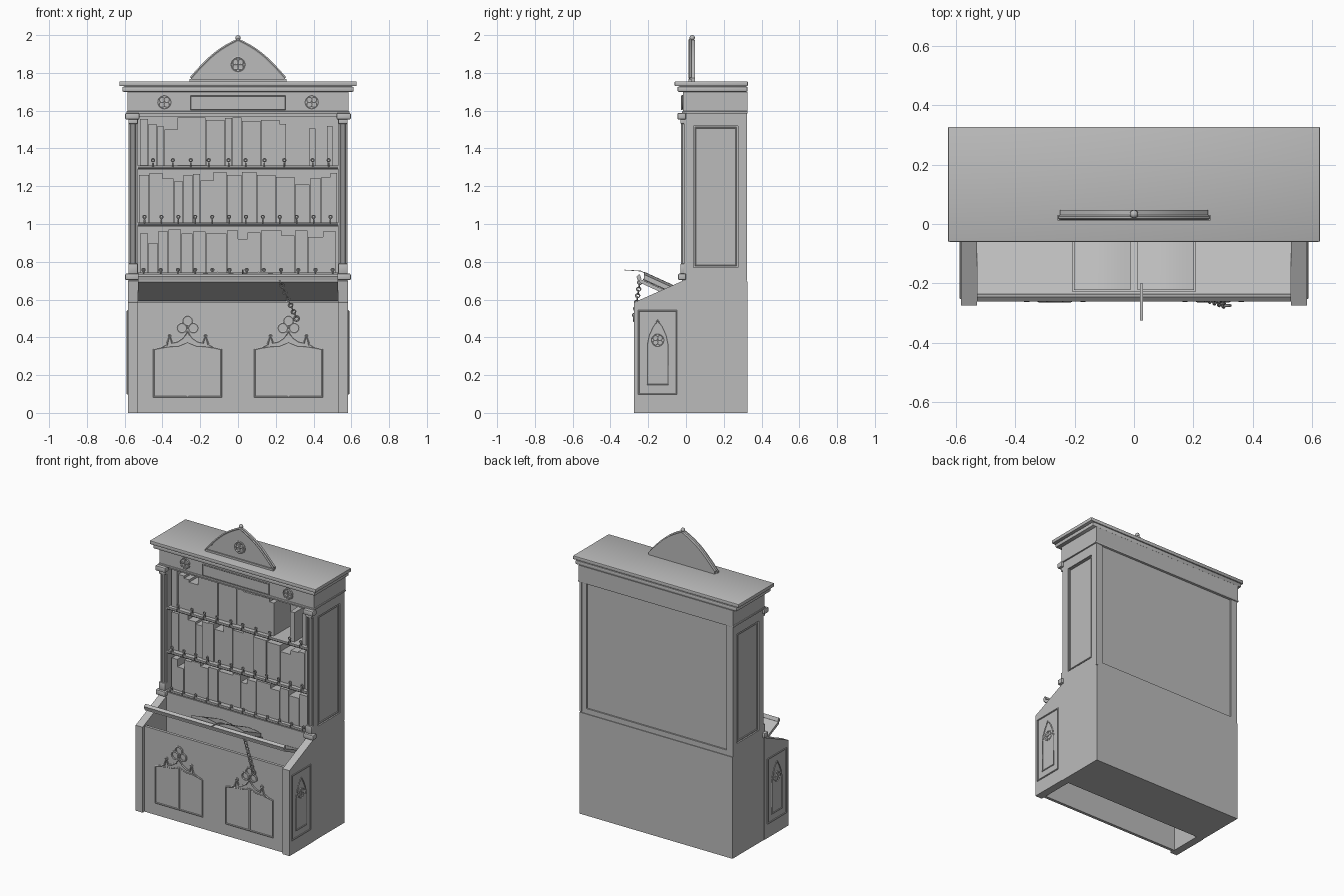
import bpy, bmesh, math, random
from mathutils import Vector, Matrix

if "Cube" in bpy.data.objects:
    bpy.data.objects.remove(bpy.data.objects["Cube"])

random.seed(4)
GREY = bpy.data.materials.new("warm_grey")
GREY.diffuse_color = (0.5, 0.5, 0.5, 1)
GREY.use_nodes = True
GREY.node_tree.nodes["Principled BSDF"].inputs["Base Color"].default_value = GREY.diffuse_color


def finish(name, mesh, smooth=True):
    mesh.materials.clear()
    mesh.materials.append(GREY)
    ob = bpy.data.objects.new(name, mesh)
    bpy.context.collection.objects.link(ob)
    if smooth:
        for o in bpy.context.selected_objects:
            o.select_set(False)
        ob.select_set(True)
        bpy.context.view_layer.objects.active = ob
        bpy.ops.object.shade_smooth_by_angle(angle=math.radians(35))
    return ob


def from_bm(name, bm, smooth=True):
    bmesh.ops.recalc_face_normals(bm, faces=bm.faces)
    mesh = bpy.data.meshes.new(name)
    bm.to_mesh(mesh)
    bm.free()
    return finish(name, mesh, smooth)


def box(name, x, y, z, bevel=0.0):
    bm = bmesh.new()
    size = [abs(a[1] - a[0]) for a in (x, y, z)]
    mid = [(a[0] + a[1]) / 2 for a in (x, y, z)]
    bmesh.ops.create_cube(bm, size=1, matrix=Matrix.Translation(mid) @ Matrix.Diagonal((*size, 1)))
    if bevel:
        bmesh.ops.bevel(bm, geom=bm.edges[:], offset=bevel, segments=2, affect='EDGES', profile=0.5)
    return from_bm(name, bm, bevel > 0)


def prism(name, pts, axis, a, b):
    """Extrude a flat outline along x (points are y,z) or y (points are x,z)."""
    bm = bmesh.new()
    place = (lambda p: (a, p[0], p[1])) if axis == 'x' else (lambda p: (p[0], a, p[1]))
    face = bm.faces.new([bm.verts.new(place(p)) for p in pts])
    moved = bmesh.ops.extrude_face_region(bm, geom=[face])["geom"]
    shift = Vector((b - a, 0, 0)) if axis == 'x' else Vector((0, b - a, 0))
    bmesh.ops.translate(bm, vec=shift, verts=[v for v in moved if isinstance(v, bmesh.types.BMVert)])
    return from_bm(name, bm)


def tubes(name, paths, r, closed=False, res=1):
    """Round mouldings, rods and rings swept along polylines."""
    cu = bpy.data.curves.new(name, 'CURVE')
    cu.dimensions, cu.bevel_depth, cu.bevel_resolution = '3D', r, res
    cu.use_fill_caps = True
    for path in paths:
        sp = cu.splines.new('POLY')
        sp.points.add(len(path) - 1)
        for p, co in zip(sp.points, path):
            p.co = (*co, 1)
        sp.use_cyclic_u = closed
    tmp = bpy.data.objects.new(name + "_path", cu)
    bpy.context.collection.objects.link(tmp)
    dg = bpy.context.evaluated_depsgraph_get()
    mesh = bpy.data.meshes.new_from_object(tmp.evaluated_get(dg))
    bpy.data.objects.remove(tmp)
    return finish(name, mesh)


def ring(c, r, u, v, n=14):
    u, v = Vector(u), Vector(v)
    return [Vector(c) + r * (u * math.cos(t) + v * math.sin(t))
            for t in (2 * math.pi * i / n for i in range(n))]


def rosette(name, c, r, u, tube):
    """Outer ring holding four small rings."""
    u, v = Vector(u), Vector((0, 0, 1))
    paths = [ring(c, r, u, v, 20)]
    for i in range(4):
        t = math.pi / 4 + i * math.pi / 2
        paths.append(ring(Vector(c) + 0.5 * r * (u * math.cos(t) + v * math.sin(t)), 0.4 * r, u, v, 12))
    tubes(name, paths, tube, True)


X, Z = (1, 0, 0), (0, 0, 1)

# Lower cupboard and its waist
box("lower_body", (-0.58, 0.58), (-0.015, 0.325), (0, 0.695))
box("waist_ledge", (-0.58, 0.58), (-0.02, 0.32), (0.695, 0.73))

# Desk box, open above and below
box("desk_front", (-0.53, 0.53), (-0.255, -0.235), (0, 0.585))
for s in (-1, 1):
    prism("desk_side", [(-0.275, 0), (-0.015, 0), (-0.015, 0.7), (-0.275, 0.585)], 'x', s * 0.53, s * 0.583)
    x = s * 0.583
    tubes("desk_side_frame", [[(x, -0.25, 0.1), (x, -0.05, 0.1), (x, -0.05, 0.54), (x, -0.25, 0.54)]], 0.006, True)
    arch = [(x, -0.205, 0.15), (x, -0.095, 0.15), (x, -0.095, 0.36), (x, -0.105, 0.41),
            (x, -0.125, 0.455), (x, -0.15, 0.49), (x, -0.175, 0.455), (x, -0.195, 0.41), (x, -0.205, 0.36)]
    tubes("desk_side_arch", [arch], 0.005, True)
    rosette("desk_side_rosette", (x, -0.15, 0.385), 0.033, (0, 1, 0), 0.004)

# Pointed door mouldings on the desk front
half = [(0.178, 0.085), (0.178, 0.335), (0.14, 0.345), (0.11, 0.362), (0.095, 0.41), (0.082, 0.37),
        (0.055, 0.375), (0.025, 0.395)]
for s in (-1, 1):
    cx, y = s * 0.267, -0.256
    outline = half + [(0, 0.43)] + [(-a, b) for a, b in reversed(half)]
    tubes("door_frame", [[(cx + a, y, b) for a, b in outline]], 0.006, True)
    tubes("door_arch", [[(cx + a, y, b) for a, b in
          [(-0.178, 0.335), (-0.1, 0.35), (-0.05, 0.352), (0, 0.372), (0.05, 0.352), (0.1, 0.35), (0.178, 0.335)]]], 0.004)
    box("door_rail", (cx - 0.006, cx + 0.006), (y - 0.006, y + 0.003), (0.085, 0.37))
    tubes("door_trefoil", [ring((cx + a, y - 0.002, b), 0.025, X, Z)
                           for a, b in ((-0.03, 0.45), (0.03, 0.45), (0, 0.488))], 0.006, True)
    tubes("door_bud", [ring((cx + a, y - 0.002, 0.408), 0.008, X, Z, 8) for a in (-0.095, 0.095)], 0.005, True)

# Sloping reading board with front rail
prism("reading_board", [(-0.25, 0.712), (-0.03, 0.612), (-0.03, 0.592), (-0.25, 0.692)], 'x', -0.53, 0.53)
prism("board_rail", [(-0.262, 0.722), (-0.246, 0.735), (-0.236, 0.712), (-0.255, 0.7)], 'x', -0.53, 0.53)
slope = (0.612 - 0.712) / 0.22

# Open book: two domed page blocks on the board
for s in (-1, 1):
    bm = bmesh.new()
    rows = []
    for y in (-0.222, -0.04):
        base = 0.712 + slope * (y + 0.25) + 0.001
        top = [(s * (0.012 + 0.19 * i / 8), y, base + 0.03 + 0.017 * math.sin(math.pi * (i + 0.6) / 9)) for i in range(9)]
        rows.append([bm.verts.new(p) for p in top + [(s * 0.202, y, base), (s * 0.012, y, base)]])
    n = len(rows[0])
    for i in range(n):
        bm.faces.new([rows[0][i], rows[0][(i + 1) % n], rows[1][(i + 1) % n], rows[1][i]])
    for row in rows:
        bm.faces.new(row)
    from_bm("book_pages", bm)
prism("book_cover", [(-0.228, 0.705), (-0.035, 0.617), (-0.035, 0.623), (-0.228, 0.711)], 'x', -0.21, 0.21)
prism("book_ribbon", [(-0.2, 0.735), (-0.24, 0.753), (-0.325, 0.758), (-0.325, 0.755), (-0.24, 0.749), (-0.2, 0.731)],
      'x', 0.02, 0.03)

# Chain hanging from the book
start, end = Vector((0.225, -0.245, 0.69)), Vector((0.31, -0.275, 0.5))
run = (end - start).normalized()
side = run.cross(Vector((0, 1, 0))).normalized()
links = []
for i in range(12):
    c = start.lerp(end, i / 11)
    links.append(ring(c, 0.011, run, side if i % 2 else run.cross(side), 10))
tubes("chain", links, 0.0035, True)
tubes("chain_rings", [ring(end, 0.014, X, Z, 12)], 0.005, True)

# Upper case: panelled sides, columns, back and ceiling
for s in (-1, 1):
    box("upper_side", (s * 0.53, s * 0.57), (-0.01, 0.32), (0.7, 1.59))
    for y in ((-0.01, 0.04), (0.275, 0.322)):
        box("side_stile", (s * 0.565, s * 0.58), y, (0.7, 1.59))
    for z in ((0.7, 0.77), (1.52, 1.59)):
        box("side_rail", (s * 0.565, s * 0.58), (0.04, 0.275), z)
    tubes("side_panel_moulding", [[(s * 0.572, 0.05, 0.78), (s * 0.572, 0.265, 0.78),
                                  (s * 0.572, 0.265, 1.51), (s * 0.572, 0.05, 1.51)]], 0.006, True)
    tubes("column", [[(s * 0.555, -0.01, 0.73), (s * 0.555, -0.01, 1.56)]], 0.016, False, 3)
    box("column_base", (s * 0.522, s * 0.597), (-0.042, 0.0), (0.703, 0.738), 0.007)
    box("column_plinth", (s * 0.532, s * 0.58), (-0.03, 0.0), (0.738, 0.79), 0.004)
    box("column_capital", (s * 0.522, s * 0.597), (-0.045, 0.0), (1.553, 1.588), 0.007)
    box("column_neck", (s * 0.532, s * 0.58), (-0.03, 0.0), (1.53, 1.555), 0.004)
box("back_panel", (-0.55, 0.55), (0.29, 0.31), (0.7, 1.59))
box("ceiling", (-0.53, 0.53), (-0.005, 0.31), (1.57, 1.59))

# Frieze with plate and roundels
box("frieze", (-0.585, 0.585), (-0.015, 0.326), (1.59, 1.7))
box("frieze_bead", (-0.59, 0.59), (-0.022, 0.326), (1.585, 1.597), 0.003)
box("frieze_plate", (-0.25, 0.25), (-0.024, -0.01), (1.605, 1.678))
tubes("plate_border", [[(-0.25, -0.022, 1.605), (0.25, -0.022, 1.605), (0.25, -0.022, 1.678), (-0.25, -0.022, 1.678)]],
      0.004, True)
for s in (-1, 1):
    rosette("frieze_roundel", (s * 0.39, -0.017, 1.645), 0.035, X, 0.004)

# Stepped cornice
box("cornice_lower", (-0.612, 0.612), (-0.045, 0.326), (1.7, 1.727), 0.006)
box("cornice_upper", (-0.628, 0.628), (-0.06, 0.328), (1.73, 1.755), 0.005)
box("cornice_core", (-0.6, 0.6), (-0.035, 0.32), (1.72, 1.735))

# Pointed pediment with border, rosette and finial
right = [(0.25 * (1 - t) ** 1.0, 1.772 + 0.203 * t + 0.026 * math.sin(math.pi * t)) for t in [i / 10 for i in range(11)]]
curve = right + [(-a, b) for a, b in reversed(right[:-1])]
prism("pediment", curve + [(-0.25, 1.755), (0.25, 1.755)], 'y', 0.02, 0.048)
tubes("pediment_border", [[(a, 0.022, b) for a, b in curve]], 0.008)
box("pediment_foot", (-0.258, 0.258), (0.012, 0.03), (1.754, 1.768))
rosette("pediment_rosette", (0, 0.019, 1.845), 0.037, X, 0.006)
bm = bmesh.new()
bmesh.ops.create_uvsphere(bm, u_segments=14, v_segments=8, radius=0.014,
                          matrix=Matrix.Translation((0, 0.033, 1.986)))
from_bm("finial", bm)

# Shelves, each with a rod carrying small chain loops
hooks = {0.735: [-0.5 + 0.091 * i for i in range(12)],
         1.0: [-0.495 + 0.0895 * i for i in range(12)],
         1.3: [-0.45, -0.345, -0.25, -0.155, -0.05, 0.04, 0.14, 0.245, 0.395, 0.48]}
for z, xs in hooks.items():
    box("shelf", (-0.53, 0.53), (0.0, 0.29), (z - 0.012, z + 0.005))
    tubes("shelf_rod", [[(-0.53, -0.006, z), (0.53, -0.006, z)]], 0.009, False, 2)
    k = 0.4 if z < 0.8 else 1
    tubes("rod_loops", [ring((x, -0.008, z + 0.012), 0.012, (0, 1, 0), Z, 10) for x in xs]
          + [ring((x, -0.006, z + 0.012 + 0.026 * k), 0.008, X, Z, 10) for x in xs], 0.004, True)

# Books standing in rows: right edge and top height, None leaves a gap
rows = {
    0.74: [(-0.52, 0), (-0.475, 0.95), (-0.425, 0.9), (-0.37, 0.96), (-0.3, 0.97), (-0.24, 0.95), (-0.17, 0.96),
           (-0.06, 0.95), (0.0, 0.965), (0.05, 0.92), (0.12, 0.955), (0.23, 0.965), (0.3, 0.94), (0.37, 0.965),
           (0.45, 0.93), (0.52, 0.96)],
    1.005: [(-0.525, 0), (-0.47, 1.26), (-0.4, 1.27), (-0.34, 1.24), (-0.29, 1.225), (-0.24, 1.26), (-0.2, 1.265),
            (-0.13, 1.23), (-0.06, 1.275), (0.02, 1.26), (0.1, 1.275), (0.2, 1.26), (0.3, 1.25), (0.38, 1.21),
            (0.44, 1.24), (0.49, 1.25), (0.525, 1.27)],
    1.305: [(-0.52, 0), (-0.475, 1.555), (-0.43, 1.53), (-0.39, 1.515), (-0.32, 1.5), (-0.17, 1.565), (-0.07, 1.55),
            (-0.03, 1.56), (0.02, 1.565), (0.12, 1.545), (0.22, 1.55), (0.255, 1.53), (0.375, None), (0.41, 1.505),
            (0.47, None), (0.5, 1.52)]}
for z, row in rows.items():
    for (x0, _), (x1, top) in zip(row, row[1:]):
        if top:
            box("shelf_book", (x0 + 0.001, x1 - 0.001), (0.02 + random.uniform(0, 0.012), 0.21), (z, top))
